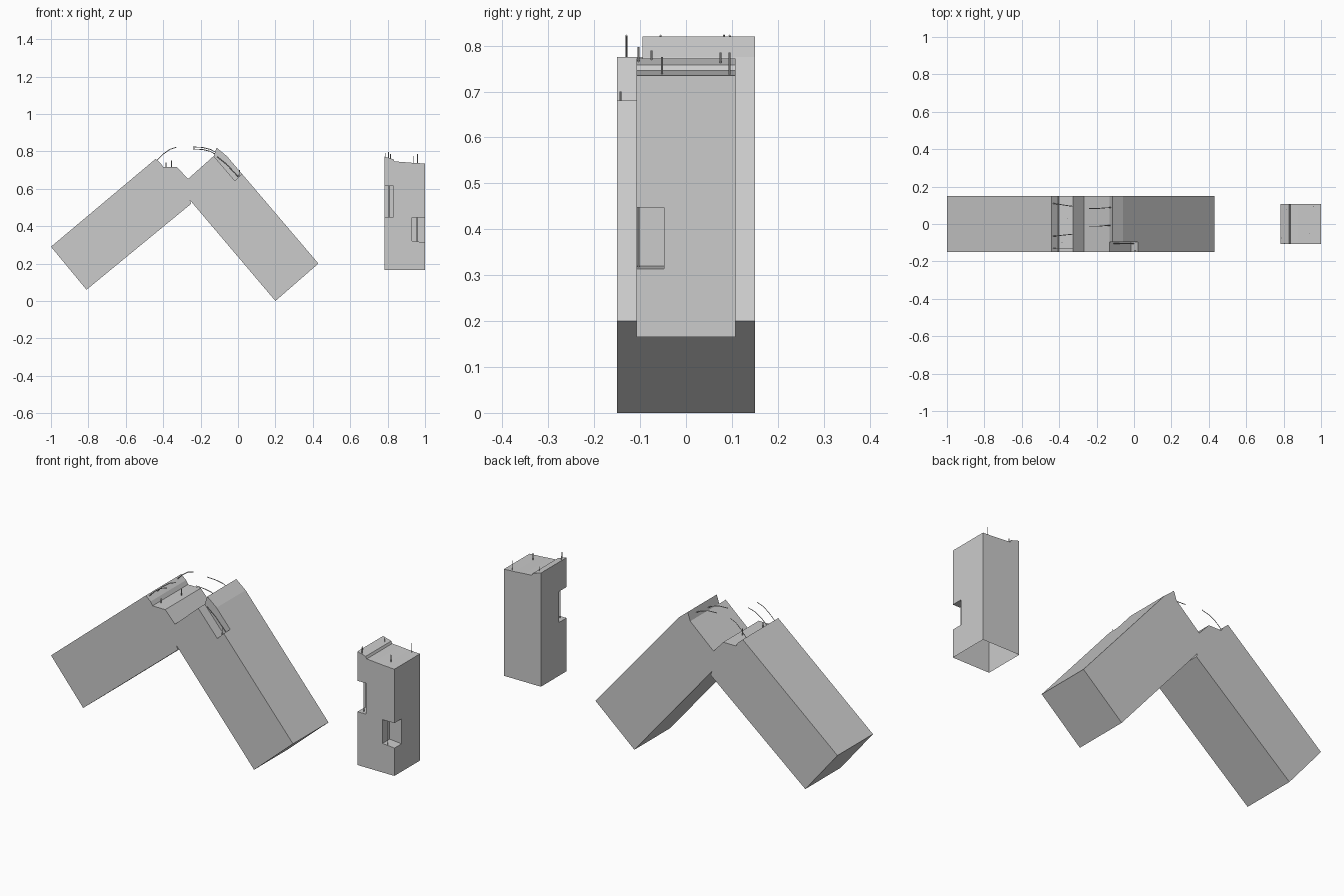
import bpy, bmesh

if "Cube" in bpy.data.objects:
    bpy.data.objects.remove(bpy.data.objects["Cube"])


def prism(name, profile, y0, y1):
    """Extrude an xz profile along y."""
    bm = bmesh.new()
    face = bm.faces.new([bm.verts.new((x, y0, z)) for x, z in profile])
    out = bmesh.ops.extrude_face_region(bm, geom=[face])
    moved = [v for v in out["geom"] if isinstance(v, bmesh.types.BMVert)]
    bmesh.ops.translate(bm, verts=moved, vec=(0, y1 - y0, 0))
    bmesh.ops.recalc_face_normals(bm, faces=bm.faces)
    me = bpy.data.meshes.new(name)
    bm.to_mesh(me)
    bm.free()
    ob = bpy.data.objects.new(name, me)
    bpy.context.collection.objects.link(ob)
    return ob


def rect(x0, x1, z0, z1):
    return [(x0, z0), (x1, z0), (x1, z1), (x0, z1)]


def carve(ob, cutters):
    """Subtract the cutters, bake the result and remove them."""
    for c in cutters:
        m = ob.modifiers.new("chip", "BOOLEAN")
        m.operation, m.solver, m.object = "DIFFERENCE", "EXACT", c
        c.hide_render = True
    dg = bpy.context.evaluated_depsgraph_get()
    me = bpy.data.meshes.new_from_object(ob.evaluated_get(dg))
    ob.modifiers.clear()
    ob.data = me
    for c in cutters:
        bpy.data.objects.remove(c)


def rebar(name, paths, r=0.0022):
    cu = bpy.data.curves.new(name, "CURVE")
    cu.dimensions = "3D"
    cu.bevel_depth, cu.bevel_resolution = r, 0
    cu.use_fill_caps = True
    for path in paths:
        sp = cu.splines.new("POLY")
        sp.points.add(len(path) - 1)
        for p, co in zip(sp.points, path):
            p.co = (*co, 1)
    ob = bpy.data.objects.new(name, cu)
    bpy.context.collection.objects.link(ob)


# fallen left half of the broken beam
prism("left_beam", [(-1, .29), (-.81, .06), (-.25, .52), (-.27, .57),
                    (-.232, .615), (-.27, .655), (-.325, .715),
                    (-.40, .715), (-.412, .735), (-.44, .76)], -.15, .15)

# right half, with a chipped front corner
right = prism("right_beam", [(.20, 0), (.43, .20), (-.06, .775), (-.115, .82),
                             (-.13, .775), (-.27, .65), (-.235, .615),
                             (-.283, .57)], -.15, .15)
carve(right, [prism("chip_cutter", [(-.20, .85), (-.13, .775), (-.017, .643),
                                    (.02, .68), (.06, .72), (-.05, .88)],
                    -.2, -.095)])

# standing pillar stump with two broken edges and an open base
stump = prism("pillar_stump", [(.782, .165), (1, .165), (1, .735), (.94, .738),
                               (.88, .743), (.836, .746), (.83, .758),
                               (.782, .772)], -.108, .108)
carve(stump, [prism("left_cutter", rect(.7, .832, .45, .615), -.2, -.045),
              prism("right_cutter", [(.93, .32), (1.1, .305), (1.1, .447),
                                     (.93, .447)], -.2, -.048)])
bm = bmesh.new()
bm.from_mesh(stump.data)
base = [f for f in bm.faces if f.calc_center_median().z < .17]
bmesh.ops.delete(bm, geom=base, context="FACES_ONLY")
bm.to_mesh(stump.data)
bm.free()

# bent reinforcing bars on the beams
rebar("left_bent_bars", [[(-.435, y, .75), (-.40, y + d * .3, .785),
                          (-.365, y + d * .7, .81), (-.33, y + d, .822)]
                         for y, d in ((.11, -.015), (-.065, .01), (-.13, 0))])
rebar("right_bent_bars", [[(-.24, y, z), (-.19, y, z - .002),
                           (-.15, y + .004, z - .012), (-.115, y + .005, z - .03)]
                          for y, z in ((.083, .823), (-.012, .812))])
rebar("left_short_bars", [[(x, y, .71), (x, y, z)] for x, y, z in
                          ((-.385, -.10, .74), (-.355, .03, .75))])
rebar("chip_bars", [[(-.11, -.104, .77), (-.06, -.104, .73), (0, -.104, .665)],
                    [(.005, -.143, .66), (.008, -.143, .70)]])

# straight bars in the stump
rebar("stump_bars", [[(x, y, .73), (x, y, z)] for x, y, z in
                     ((.805, -.103, .797), (.79, -.075, .79), (.94, -.052, .775),
                      (.815, .075, .785), (.96, .095, .785))]
      + [[(.807, -.09, .44), (.807, -.09, .625)],
         [(.957, -.103, .30), (.957, -.103, .455)]])
